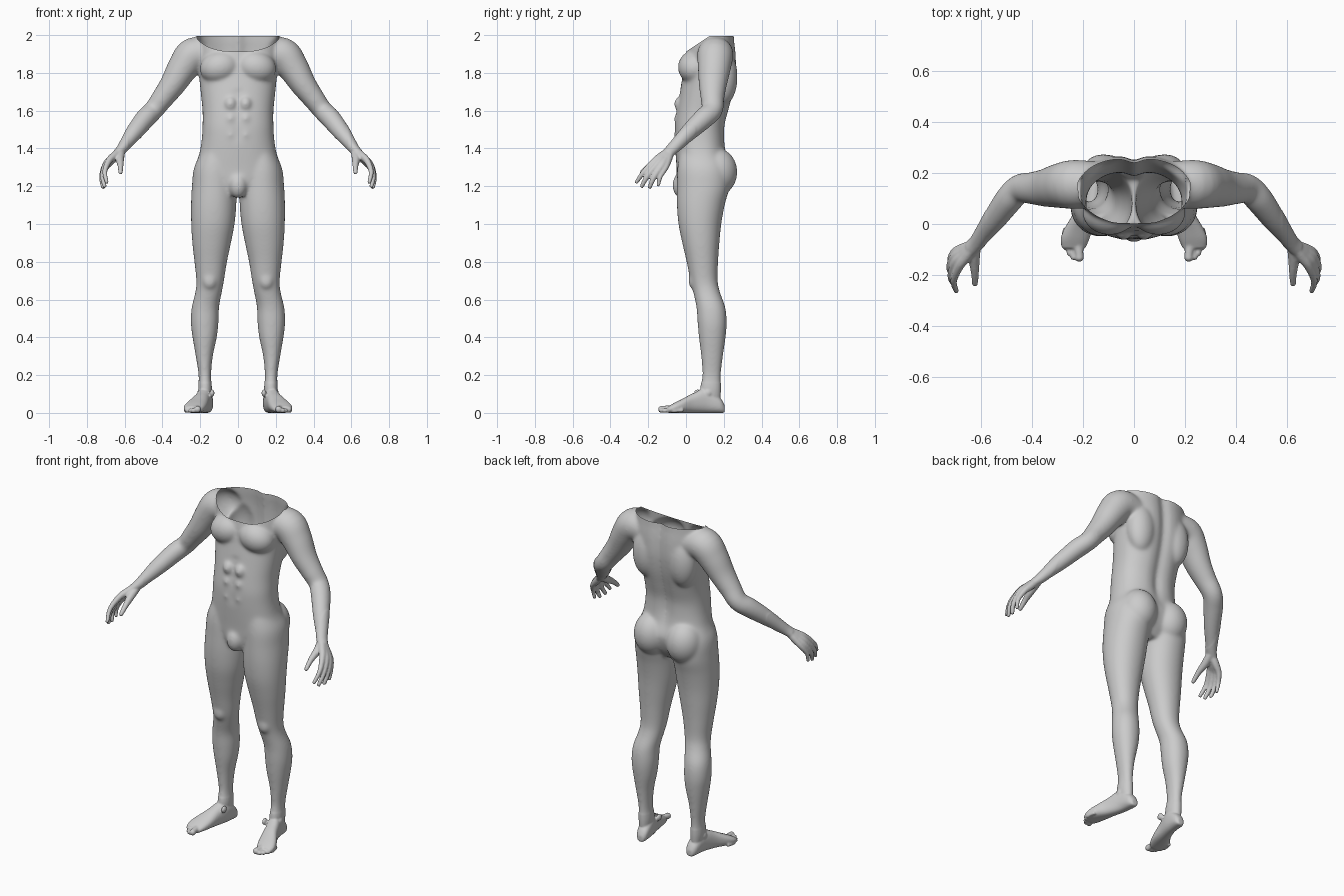
import bpy, bmesh, math
from mathutils import Vector, Matrix

if "Cube" in bpy.data.objects:
    bpy.data.objects.remove(bpy.data.objects["Cube"])

bm = bmesh.new()
N = 40


def spline(rows, steps=5):
    """Smooth (Catmull-Rom) interpolation of rows of numbers."""
    out = []
    for i in range(len(rows) - 1):
        a, b, c, d = (rows[max(0, min(len(rows) - 1, i + k))] for k in (-1, 0, 1, 2))
        for s in range(steps):
            t = s / steps
            out.append([0.5 * (2 * q + (r - p) * t + (2 * p - 5 * q + 4 * r - u) * t * t
                               + (3 * q - p - 3 * r + u) * t ** 3) for p, q, r, u in zip(a, b, c, d)])
    return out + [list(rows[-1])]


def skin(rings):
    vs = [[bm.verts.new(p) for p in r] for r in rings]
    for a, b in zip(vs, vs[1:]):
        for i in range(len(a)):
            j = (i + 1) % len(a)
            bm.faces.new((a[i], a[j], b[j], b[i]))
    bm.faces.new(vs[0][::-1])
    bm.faces.new(vs[-1])


def oval(p=2.0):
    for i in range(N):
        c, s = math.cos(2 * math.pi * i / N), math.sin(2 * math.pi * i / N)
        yield math.copysign(abs(c) ** (2 / p), c), math.copysign(abs(s) ** (2 / p), s)


def tube(rows, side):
    """Limb along a path of (x, y, z, thickness, depth)."""
    rows = spline(rows)
    pts = [Vector((r[0] * side, r[1], r[2])) for r in rows]
    rings = []
    for i, r in enumerate(rows):
        d = (pts[min(i + 1, len(pts) - 1)] - pts[max(i - 1, 0)]).normalized()
        v = Vector((0, 1, 0.001)) if abs(d.y) < 0.9 else Vector((0, 0, 1))
        v = (v - d * v.dot(d)).normalized()
        u = v.cross(d)
        rings.append([pts[i] + u * a * r[3] + v * b * r[4] for a, b in oval()])
    skin(rings)


def finger(points, radii, side):
    tip = Vector(points[-1]) + (Vector(points[-1]) - Vector(points[-2])).normalized() * radii[-1] * 0.7
    tube([(*p, r, r) for p, r in zip(points, radii)] + [(*tip, radii[-1] * .5, radii[-1] * .5)], side)


def ball(c, r, tilt=0.0):
    bmesh.ops.create_uvsphere(bm, u_segments=32, v_segments=20, radius=1,
                              matrix=Matrix.Translation(c) @ Matrix.Rotation(tilt, 4, 'Y')
                              @ Matrix.Diagonal((*r, 1)))


# torso: z, half width, front y, back y, with a groove along the spine
torso = [(1.15, .09, -.03, .17), (1.22, .18, -.045, .215), (1.3, .222, -.05, .235),
         (1.38, .203, -.056, .215), (1.45, .192, -.06, .208), (1.52, .188, -.06, .21),
         (1.6, .188, -.05, .23), (1.7, .198, -.033, .256), (1.8, .208, -.015, .27),
         (1.9, .214, 0, .268), (1.97, .214, .012, .26), (2.05, .212, .02, .255)]
rings = []
for z, w, f, b in spline(torso):
    ring = []
    for a, s in oval(2.35):
        y = (f + b) / 2 + s * (b - f) / 2
        if s > 0:
            y -= .022 * math.exp(-(a * w / .035) ** 2) * min(1, max(0, (z - 1.3) / .15))
        elif z < 1.72:
            y += .006 * math.exp(-(a * w / .012) ** 2) * min(1, max(0, (z - 1.42) / .05))
        ring.append((a * w, y, z))
    rings.append(ring)
skin(rings)
ball((0, -.022, 1.205), (.05, .05, .07))

leg = [(1.40, .03, .185, -.03, .18), (1.30, .012, .232, -.045, .225), (1.20, .006, .244, -.048, .23),
       (1.10, .009, .249, -.048, .205), (1.0, .018, .248, -.04, .187), (.9, .037, .242, -.02, .177),
       (.8, .058, .231, .003, .17), (.7, .074, .221, .023, .168), (.64, .085, .226, .038, .18),
       (.56, .1, .245, .055, .208), (.48, .103, .25, .061, .216), (.4, .112, .241, .068, .21),
       (.3, .133, .224, .08, .196), (.2, .142, .209, .086, .185), (.12, .138, .21, .075, .185),
       (.05, .145, .2, .09, .18)]
arm = [(.15, .155, 1.895, .085, .09), (.235, .155, 1.895, .093, .096), (.29, .15, 1.83, .083, .088),
       (.345, .142, 1.74, .069, .075), (.40, .14, 1.665, .059, .063), (.447, .138, 1.603, .053, .057),
       (.49, .095, 1.56, .054, .056), (.545, .02, 1.49, .047, .047), (.59, -.04, 1.43, .035, .037),
       (.617, -.075, 1.395, .028, .033), (.64, -.097, 1.372, .024, .032)]
foot = [(.205, .165, .018, .04), (.18, .167, .034, .08), (.11, .175, .04, .13), (.04, .195, .044, .105),
        (-.02, .218, .055, .074), (-.06, .231, .056, .054), (-.095, .236, .046, .034)]
# finger knuckle, middle joint, tip
fingers = [((.683, -.165, 1.335), (.705, -.222, 1.278), (.695, -.262, 1.222)),
           ((.697, -.150, 1.318), (.716, -.203, 1.255), (.706, -.234, 1.200)),
           ((.703, -.130, 1.306), (.721, -.170, 1.247), (.714, -.192, 1.195)),
           ((.700, -.108, 1.300), (.719, -.135, 1.252), (.717, -.147, 1.205))]
# toe tip x, tip y, radius
toes = [(.214, -.145, .018), (.236, -.140, .012), (.252, -.124, .0115), (.266, -.102, .011), (.275, -.075, .0105)]

for side in (1, -1):
    # legs
    skin([[(side * ((x0 + x1) / 2 + a * (x1 - x0) / 2), (f + b) / 2 + s * (b - f) / 2, z)
           for a, s in oval(2.1)] for z, x0, x1, f, b in spline(leg)])
    ball((side * .15, .035, .7), (.035, .022, .045))
    for dx in (-.035, .032):
        ball((side * (.172 + dx), .09 + dx * .8, .105), (.012, .02, .02))
    # buttocks, chest, shoulder blades and stomach muscles
    ball((side * .108, .165, 1.275), (.104, .107, .125))
    ball((side * .095, .045, 1.83), (.108, .088, .088), side * .25)
    ball((side * .12, .2, 1.78), (.085, .073, .15))
    for z in (1.47, 1.555, 1.635):
        ball((side * .04, -.022, z), (.036, .042, .043))
    # arms
    tube(arm, side)
    # hands
    for i, (k, m, t) in enumerate(fingers):
        r = (.0155, .0165, .0165, .014)[i]
        start = Vector((.618, -.078, 1.395)).lerp(Vector(k), .12)
        finger([start, Vector(start).lerp(Vector(k), .5), k, m, t], [.02, .021, r + .002, r * .84, r * .64], side)
    finger([(.62, -.085, 1.38), (.625, -.135, 1.345), (.622, -.19, 1.31), (.622, -.235, 1.272)],
           [.022, .022, .0155, .011], side)
    # feet and toes
    skin([[(side * (x + a * w), y, max(0, h / 2 + s * h * .5)) for a, s in oval(2.4)]
          for y, x, w, h in spline(foot)])
    for x, y, r in toes:
        finger([(x * .8 + .047, y + .06, r * 1.25), (x, y + .025, r * 1.15), (x, y + r * .6, r)],
               [r, r * .92, r], side)

# fuse all parts into one skin
bmesh.ops.recalc_face_normals(bm, faces=bm.faces)
raw = bpy.data.meshes.new("body_parts")
bm.to_mesh(raw)
bm.free()
body = bpy.data.objects.new("body", raw)
bpy.context.collection.objects.link(body)
fuse = body.modifiers.new("fuse", 'REMESH')
fuse.mode = 'VOXEL'
fuse.voxel_size = .0057
mesh = bpy.data.meshes.new_from_object(body.evaluated_get(bpy.context.evaluated_depsgraph_get()))
body.modifiers.clear()
body.data = mesh

# soften the joins, most on the large forms, least on hands and feet
bm = bmesh.new()
bm.from_mesh(mesh)
large = [v for v in bm.verts if abs(v.co.x) < .58 and v.co.z > .16]
for i in range(22):
    bmesh.ops.smooth_vert(bm, verts=large, factor=.5, use_axis_x=True, use_axis_y=True, use_axis_z=True)
bmesh.ops.smooth_vert(bm, verts=bm.verts, factor=.5, use_axis_x=True, use_axis_y=True, use_axis_z=True)
for v in bm.verts:
    v.co.z = max(0, v.co.z)

# open the neck: level cut at the back, sloping cut at the front
for co, no in (((0, 0, 1.994), (0, 0, 1)), ((0, 0, 1.912), (0, -.67, 1))):
    bmesh.ops.bisect_plane(bm, geom=bm.verts[:] + bm.edges[:] + bm.faces[:], dist=1e-5,
                           plane_co=co, plane_no=no, clear_outer=True)
for f in bm.faces:
    f.smooth = True
bm.to_mesh(mesh)
bm.free()
